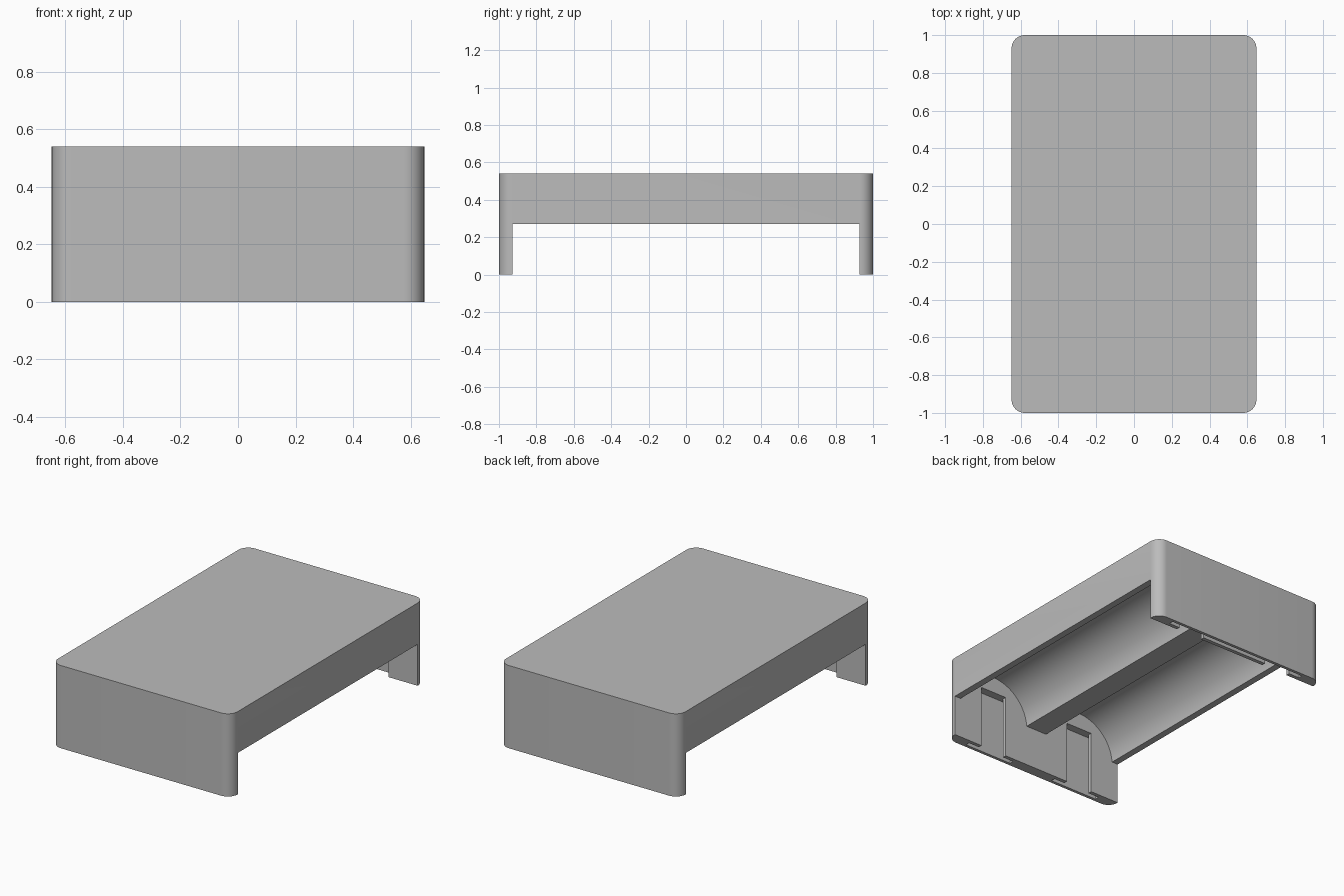
import bpy
import bmesh
import math

if "Cube" in bpy.data.objects:
    bpy.data.objects.remove(bpy.data.objects["Cube"], do_unlink=True)

W, L, H = 0.648, 1.0, 0.54       # half width, half length, height
INNER = 0.927                    # inner face of the end walls
RAIL = 0.27                      # underside of the channel block
CELL_X = 0.34                    # channel centre line

grey = bpy.data.materials.new("plain grey")
grey.use_nodes = True
colour = (0.5, 0.5, 0.5, 1)
grey.diffuse_color = colour
grey.node_tree.nodes["Principled BSDF"].inputs["Base Color"].default_value = colour


def finish(bm, name):
    mesh = bpy.data.meshes.new(name)
    bm.to_mesh(mesh)
    bm.free()
    obj = bpy.data.objects.new(name, mesh)
    bpy.context.collection.objects.link(obj)
    return obj


def box(name, x0, x1, y0, y1, z0, z1, radius=0):
    bm = bmesh.new()
    bmesh.ops.create_cube(bm, size=1)
    for v in bm.verts:
        v.co.x = x1 if v.co.x > 0 else x0
        v.co.y = y1 if v.co.y > 0 else y0
        v.co.z = z1 if v.co.z > 0 else z0
    if radius:
        uprights = [e for e in bm.edges
                    if abs(e.verts[0].co.z - e.verts[1].co.z) > 0.1]
        bmesh.ops.bevel(bm, geom=uprights, offset=radius, segments=10,
                        profile=0.5, affect='EDGES')
    return finish(bm, name)


def channel(name, x, z, radius):
    # Round bar lying along the length
    bm = bmesh.new()
    bmesh.ops.create_cone(bm, cap_ends=True, segments=96, radius1=radius,
                          radius2=radius, depth=2 * INNER)
    for v in bm.verts:
        v.co = (v.co.x + x, -v.co.z, v.co.y + z)
    return finish(bm, name)


def cut(target, cutter):
    cutter.hide_render = True
    mod = target.modifiers.new("cut", 'BOOLEAN')
    mod.operation = 'DIFFERENCE'
    mod.solver = 'EXACT'
    mod.object = cutter
    bpy.context.view_layer.objects.active = target
    bpy.ops.object.modifier_apply(modifier=mod.name)
    bpy.data.objects.remove(cutter, do_unlink=True)


# Body with rounded upright corners
body = box("cell_holder_body", -W, W, -L, L, 0, H, radius=0.07)

# Open underside between the end walls
cut(body, box("underside_cutter", -1, 1, -INNER, INNER, -0.1, RAIL))

# Two half-round channels
for side in (-1, 1):
    cut(body, channel("channel_cutter", side * CELL_X, 0.25, 0.264))

# Contact pockets inside the end walls: two at the front, one joined at the back
POCKET_IN, POCKET_OUT, POCKET_TOP = 0.952, 0.98, 0.41
for side in (-1, 1):
    x = side * CELL_X
    cut(body, box("front_pocket_cutter", x - 0.175, x + 0.175,
                  -POCKET_OUT, -POCKET_IN, -0.1, POCKET_TOP))
cut(body, box("back_pocket_cutter", -0.515, 0.515,
              POCKET_IN, POCKET_OUT, -0.1, POCKET_TOP))

# Contact openings from each channel into the pockets
for side in (-1, 1):
    for end in (-1, 1):
        x = side * CELL_X
        y0, y1 = sorted((end * 0.9, end * (POCKET_OUT - 0.01)))
        cut(body, box("opening_cutter", x - 0.096, x + 0.096,
                      y0, y1, -0.1, POCKET_TOP))

body.data.materials.clear()
body.data.materials.append(grey)
for p in body.data.polygons:
    p.material_index = 0

bpy.ops.object.select_all(action='DESELECT')
body.select_set(True)
bpy.context.view_layer.objects.active = body
bpy.ops.object.shade_smooth_by_angle(angle=math.radians(30))
